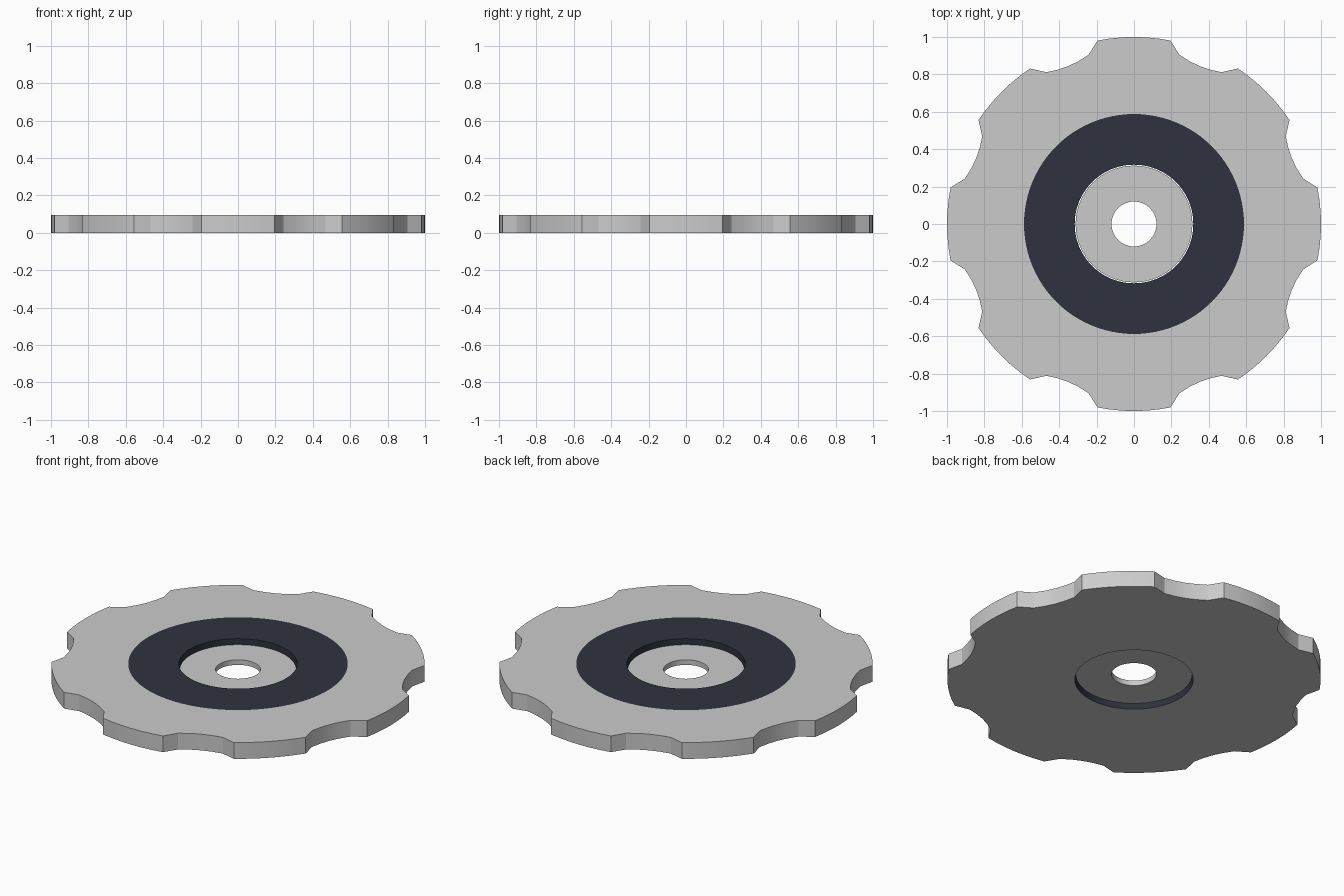
import bpy, bmesh, math

if "Cube" in bpy.data.objects:
    bpy.data.objects.remove(bpy.data.objects["Cube"])

N = 96          # angular steps, 12 per lobe/notch pair
H = 0.096       # overall thickness
# Rim radii over one 45 degree repeat, starting at the lobe centre
RIM = [1, 1, 1, 1, 0.937, 0.920, 0.914, 0.920, 0.937, 1, 1, 1]

dark = bpy.data.materials.new("dark_ring")
dark.diffuse_color = (0.028, 0.032, 0.05, 1)
dark.use_nodes = True
dark.node_tree.nodes["Principled BSDF"].inputs["Base Color"].default_value = dark.diffuse_color
grey = bpy.data.materials.new("grey_metal")
grey.diffuse_color = (0.8, 0.8, 0.8, 1)
grey.use_nodes = True
grey.node_tree.nodes["Principled BSDF"].inputs["Base Color"].default_value = grey.diffuse_color


def lathe(name, loops, dark_bands=()):
    """Bridge a closed series of (radius function, z) loops into a ring solid."""
    bm = bmesh.new()
    rings = []
    for rad, z in loops:
        ring = []
        for i in range(N):
            a = 2 * math.pi * i / N
            r = rad(i)
            ring.append(bm.verts.new((r * math.cos(a), r * math.sin(a), z)))
        rings.append(ring)
    for b in range(len(rings)):
        lo, hi = rings[b], rings[(b + 1) % len(rings)]
        for i in range(N):
            j = (i + 1) % N
            f = bm.faces.new((lo[i], lo[j], hi[j], hi[i]))
            f.material_index = 1 if b in dark_bands else 0
    bmesh.ops.recalc_face_normals(bm, faces=bm.faces)
    me = bpy.data.meshes.new(name)
    bm.to_mesh(me)
    bm.free()
    me.materials.append(grey)
    me.materials.append(dark)
    ob = bpy.data.objects.new(name, me)
    bpy.context.collection.objects.link(ob)
    bpy.ops.object.select_all(action='DESELECT')
    ob.select_set(True)
    bpy.context.view_layer.objects.active = ob
    bpy.ops.object.shade_smooth_by_angle(angle=math.radians(20))
    return ob


def circle(r):
    return lambda i: r


def rim(i):
    return RIM[i % 12]


# Scalloped disc: dark inlaid band on top and dark bore wall
lathe("scalloped_disc",
      [(circle(0.317), 0), (rim, 0), (rim, H), (circle(0.588), H), (circle(0.317), H)],
      dark_bands=(3, 4))

# Thin hub plate, recessed from both faces, with a centre hole
lathe("hub_plate",
      [(circle(0.12), 0.033), (circle(0.312), 0.033), (circle(0.312), 0.063), (circle(0.12), 0.063)])
